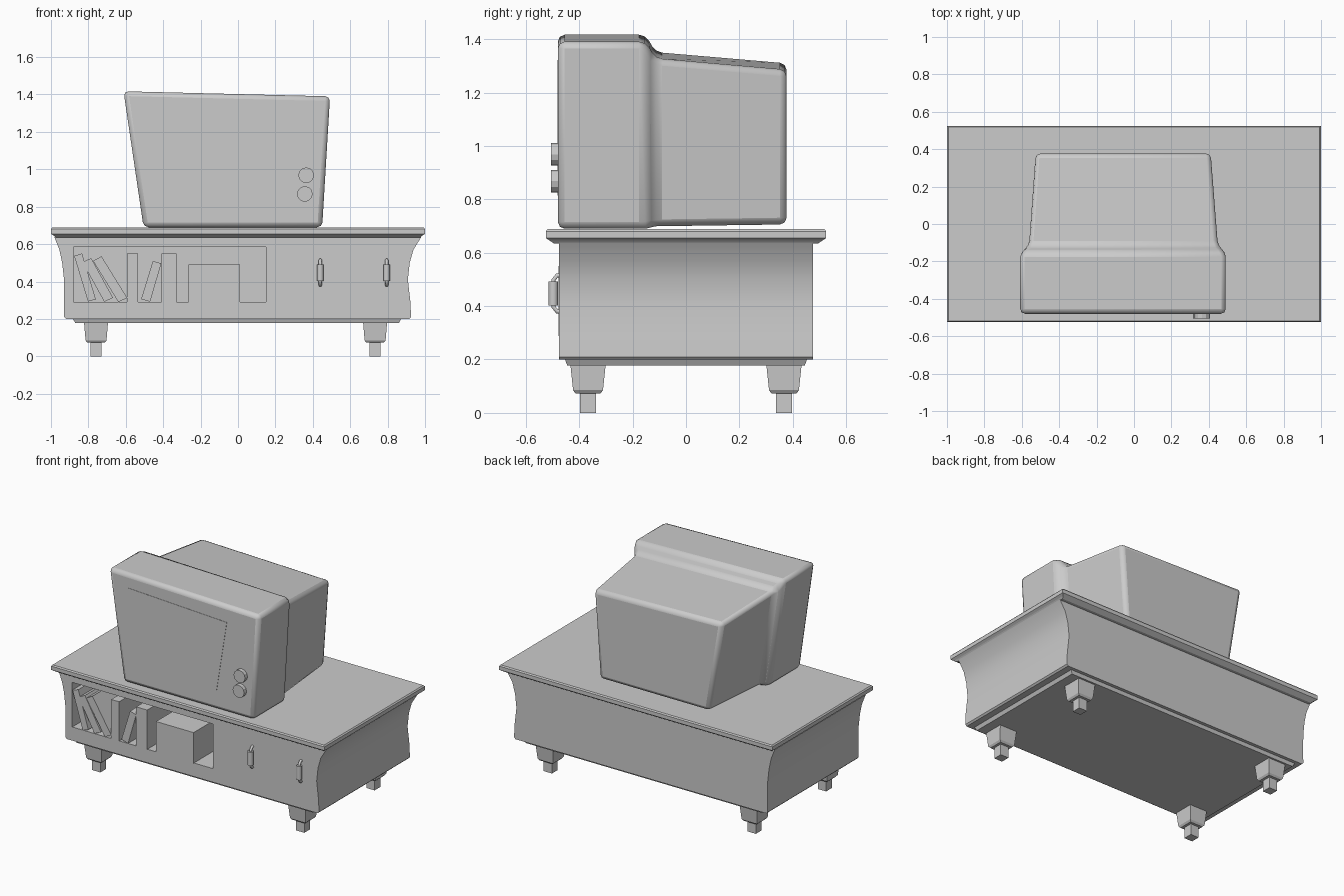
import bpy, bmesh, math

if "Cube" in bpy.data.objects:
    bpy.data.objects.remove(bpy.data.objects["Cube"])


def finish(name, bm, bevel=0.0, segments=1, smooth=False):
    bmesh.ops.recalc_face_normals(bm, faces=bm.faces)
    me = bpy.data.meshes.new(name)
    bm.to_mesh(me)
    bm.free()
    ob = bpy.data.objects.new(name, me)
    bpy.context.collection.objects.link(ob)
    if bevel:
        m = ob.modifiers.new("bevel", 'BEVEL')
        m.width, m.segments = bevel, segments
        m.limit_method = 'ANGLE'
    if smooth:
        shade(ob)
    return ob


def shade(ob):
    bpy.ops.object.select_all(action='DESELECT')
    ob.select_set(True)
    bpy.context.view_layer.objects.active = ob
    bpy.ops.object.shade_smooth_by_angle(angle=math.radians(40))


def loft(rings):
    # skin a list of equal-length point rings and cap both ends
    bm = bmesh.new()
    rows = [[bm.verts.new(p) for p in r] for r in rings]
    for a, b in zip(rows, rows[1:]):
        for i in range(len(a)):
            j = (i + 1) % len(a)
            bm.faces.new((a[i], a[j], b[j], b[i]))
    bm.faces.new(rows[0])
    bm.faces.new(rows[-1])
    return bm


def tiers(name, levels, cx=0, cy=0):
    # stack of rectangles given as (half x, half y, z)
    return finish(name, loft([[(cx - x, cy - y, z), (cx + x, cy - y, z),
                               (cx + x, cy + y, z), (cx - x, cy + y, z)]
                              for x, y, z in levels]))


def slab(name, outline, y0, y1):
    # front-view outline (x, z) extruded along y
    return finish(name, loft([[(x, y, z) for x, z in outline] for y in (y0, y1)]))


def rect(x0, x1, z0, z1):
    return [(x0, z0), (x1, z0), (x1, z1), (x0, z1)]


# Cabinet top with moulded edge, and plinth
tiers("cabinet_top", [(0.975, 0.495, 0.635), (0.985, 0.51, 0.645), (1, 0.525, 0.655),
                      (1, 0.525, 0.68), (0.993, 0.519, 0.688)])
tiers("plinth", [(0.865, 0.445, 0.178), (0.88, 0.455, 0.205)], cx=-0.005)

# Cabinet body with flared sides
right = [(0.915, 0.2), (0.925, 0.21), (0.922, 0.29), (0.908, 0.41), (0.918, 0.5),
         (0.938, 0.57), (0.98, 0.638)]
left = [(-0.982, 0.638), (-0.955, 0.57), (-0.94, 0.5), (-0.93, 0.41),
        (-0.929, 0.29), (-0.93, 0.21), (-0.92, 0.2)]
body = slab("cabinet_body", right + left, -0.475, 0.475)

# Open shelf cut into the body
cutter = slab("shelf_cutter", rect(-0.88, 0.15, 0.29, 0.585), -0.6, -0.05)
cutter.hide_render = True
mod = body.modifiers.new("shelf", 'BOOLEAN')
mod.operation, mod.object = 'DIFFERENCE', cutter
bpy.context.view_layer.objects.active = body
bpy.ops.object.modifier_apply(modifier=mod.name)
bpy.data.objects.remove(cutter)
shade(body)

# Books and box on the shelf
books = [
    [(-0.802, 0.293), (-0.76, 0.305), (-0.834, 0.55), (-0.876, 0.537)],
    [(-0.715, 0.292), (-0.668, 0.313), (-0.785, 0.525), (-0.832, 0.503)],
    [(-0.64, 0.291), (-0.592, 0.312), (-0.73, 0.535), (-0.775, 0.51)],
    rect(-0.593, -0.535, 0.29, 0.55),
    [(-0.47, 0.292), (-0.41, 0.497), (-0.455, 0.51), (-0.518, 0.306)],
    rect(-0.41, -0.33, 0.29, 0.55),
]
for i, outline in enumerate(books):
    slab(f"book_{i + 1}", outline, -0.478, -0.15)
slab("shelf_box", rect(-0.265, 0.01, 0.288, 0.492), -0.478, -0.12)

# Legs with small feet
for sx in (-1, 1):
    for sy in (-1, 1):
        x, y = -0.013 + sx * 0.746, sy * 0.367
        tiers("leg", [(0.047, 0.047, 0.073), (0.056, 0.056, 0.085), (0.064, 0.066, 0.18)], x, y)
        tiers("foot", [(0.03, 0.03, 0), (0.03, 0.03, 0.08)], x, y)

# Door handles: bent bar with a thicker grip
for x in (0.44, 0.795):
    cu = bpy.data.curves.new("handle_bar", 'CURVE')
    cu.dimensions = '3D'
    cu.bevel_depth, cu.bevel_resolution = 0.009, 1
    sp = cu.splines.new('POLY')
    path = [(-0.47, 0.38), (-0.483, 0.38), (-0.497, 0.398),
            (-0.497, 0.497), (-0.483, 0.515), (-0.47, 0.515)]
    sp.points.add(len(path) - 1)
    for p, (y, z) in zip(sp.points, path):
        p.co = (x, y, z, 1)
    bpy.context.collection.objects.link(bpy.data.objects.new("handle_bar", cu))
    bpy.ops.mesh.primitive_cylinder_add(vertices=10, radius=0.018, depth=0.09,
                                        location=(x, -0.497, 0.447))
    bpy.context.object.name = "handle_grip"
    shade(bpy.context.object)

# Television case: (y, top-left, top-right, bottom-left, bottom-right, heights)
sections = [
    (-0.48, -0.612, 0.492, -0.505, 0.45, 1.417, 1.39, 0.69),
    (-0.15, -0.612, 0.492, -0.505, 0.45, 1.417, 1.39, 0.69),
    (-0.115, -0.565, 0.45, -0.467, 0.41, 1.352, 1.328, 0.699),
    (0.377, -0.53, 0.412, -0.43, 0.37, 1.31, 1.285, 0.706),
]
finish("television_case",
       loft([[(bl, y, zb), (br, y, zb), (tr, y, zr), (tl, y, zl)]
             for y, tl, tr, bl, br, zl, zr, zb in sections]),
       bevel=0.028, segments=2, smooth=True)

# Screen
slab("screen", [(-0.39, 0.815), (0.18, 0.815), (0.255, 1.287), (-0.47, 1.322)], -0.482, -0.47)

# Dials
for x, z in ((0.364, 0.968), (0.357, 0.868)):
    bpy.ops.mesh.primitive_cylinder_add(vertices=12, radius=0.042, depth=0.035,
                                        location=(x, -0.4885, z),
                                        rotation=(math.pi / 2, 0, 0))
    bpy.context.object.name = "dial"
